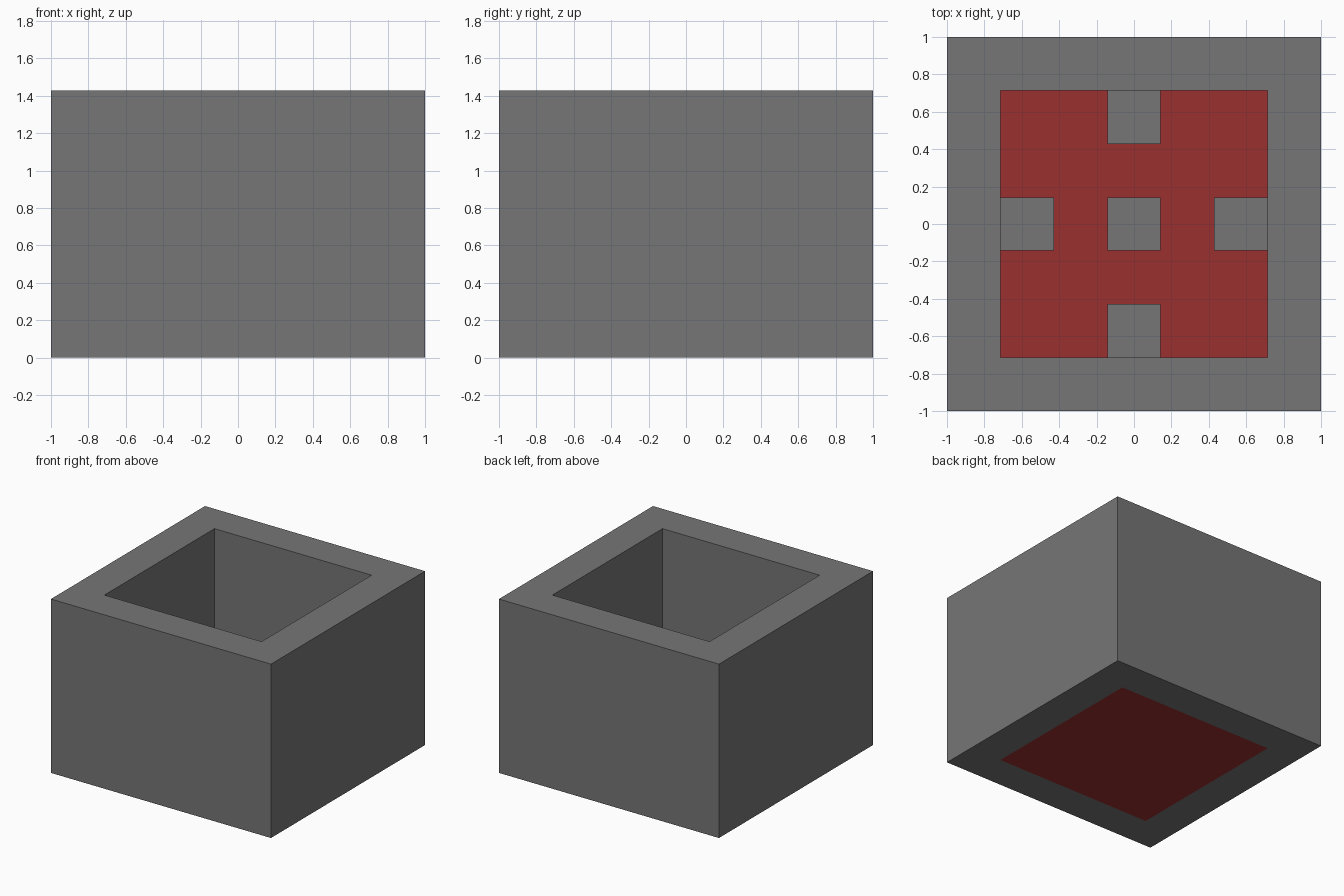
import bpy
import bmesh
from mathutils import Matrix

cube = bpy.data.objects.get("Cube")
if cube:
    bpy.data.objects.remove(cube, do_unlink=True)

UNIT = 2 / 7          # the model is seven blocks wide and five high
HEIGHT = 5 * UNIT


def make_material(name, rgb):
    mat = bpy.data.materials.new(name)
    mat.use_nodes = True
    color = (*rgb, 1)
    mat.diffuse_color = color
    mat.node_tree.nodes["Principled BSDF"].inputs["Base Color"].default_value = color
    return mat


stone = make_material("stone grey", (0.18, 0.18, 0.18))
red = make_material("dark red", (0.33, 0.029, 0.029))


def add_object(name, bm, mat):
    mesh = bpy.data.meshes.new(name)
    bm.to_mesh(mesh)
    bm.free()
    mesh.materials.append(mat)
    obj = bpy.data.objects.new(name, mesh)
    bpy.context.collection.objects.link(obj)
    return obj


def box_mesh(x, y, z, width, depth, height):
    """Box centred on x and y, standing on z."""
    bm = bmesh.new()
    place = Matrix.Translation((x, y, z + height / 2))
    bmesh.ops.create_cube(bm, size=1, matrix=place @ Matrix.Diagonal((width, depth, height, 1)))
    return bm


# Square ring of walls, open at both ends
bm = box_mesh(0, 0, 0, 2, 2, HEIGHT)
caps = [f for f in bm.faces if abs(f.normal.z) > 0.5]
bmesh.ops.inset_individual(bm, faces=caps, thickness=UNIT, use_even_offset=True)
rims = [e for f in caps for e in f.edges]
bmesh.ops.delete(bm, geom=caps, context="FACES_ONLY")
bmesh.ops.bridge_loops(bm, edges=rims)
bmesh.ops.recalc_face_normals(bm, faces=bm.faces[:])
add_object("walls", bm, stone)

# Floor filling the ring, flush with the underside
add_object("floor", box_mesh(0, 0, 0, 5 * UNIT, 5 * UNIT, UNIT), red)

# Blocks standing on the floor: one in the middle, one against each wall
blocks = {"centre": (0, 0), "left": (2, 0), "right": (-2, 0), "back": (0, 2), "front": (0, -2)}
for side, (x, y) in blocks.items():
    add_object(side + "_block", box_mesh(x * UNIT, y * UNIT, UNIT, UNIT, UNIT, UNIT), stone)
